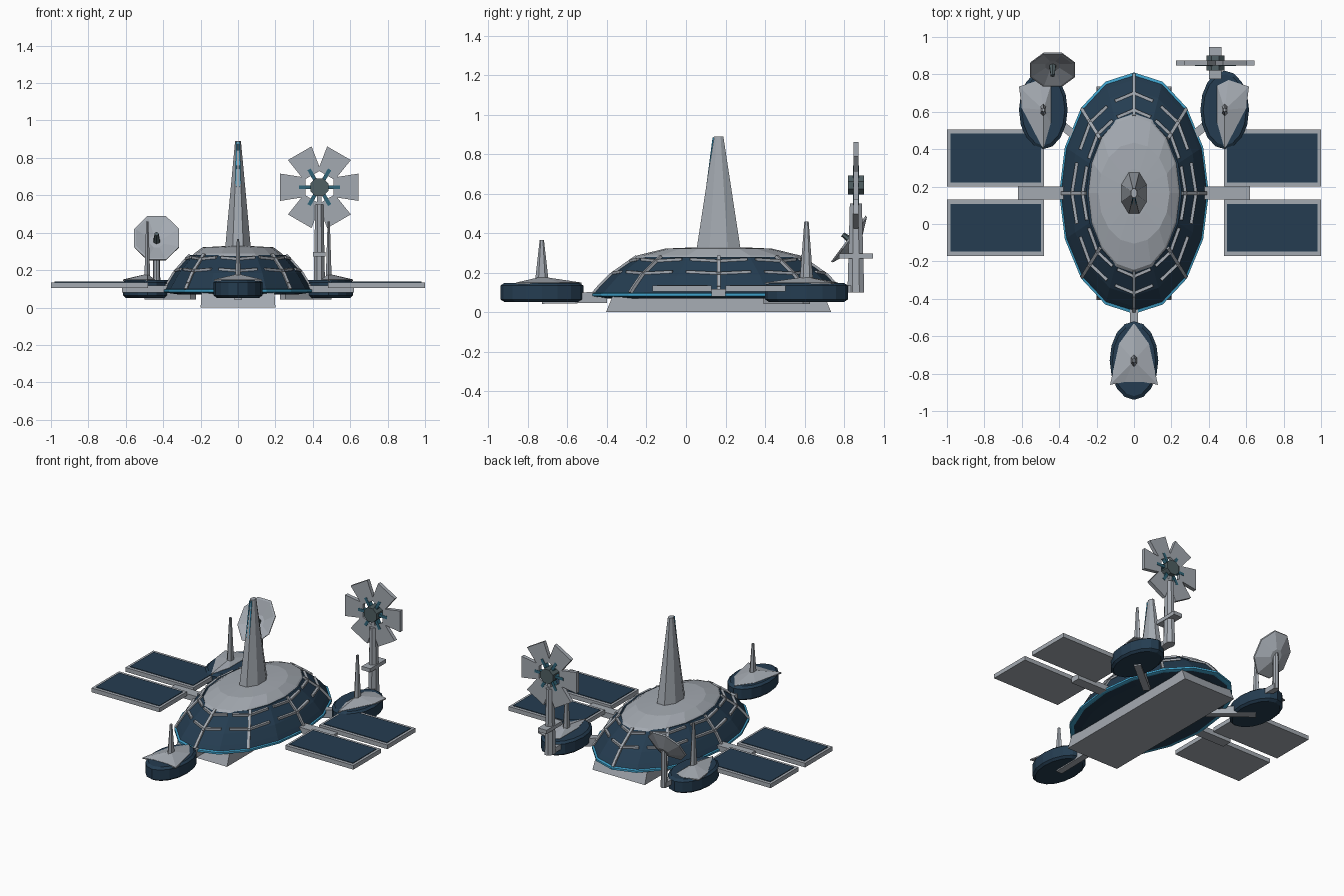
import bpy, bmesh, math
from mathutils import Vector, Matrix

if "Cube" in bpy.data.objects:
    bpy.data.objects.remove(bpy.data.objects["Cube"])


def material(name, rgb):
    m = bpy.data.materials.new(name)
    m.diffuse_color = (*rgb, 1)
    m.use_nodes = True
    m.node_tree.nodes["Principled BSDF"].inputs["Base Color"].default_value = m.diffuse_color
    return m


GREY = material("light grey", (0.37, 0.40, 0.44))
NAVY = material("navy", (0.018, 0.046, 0.082))
CYAN = material("cyan", (0.05, 0.36, 0.60))
STEEL = material("dark steel", (0.08, 0.115, 0.125))
TEAL = material("deep teal", (0.03, 0.13, 0.19))


def finish(name, bm, mat):
    bmesh.ops.recalc_face_normals(bm, faces=bm.faces)
    me = bpy.data.meshes.new(name)
    bm.to_mesh(me)
    bm.free()
    me.materials.append(mat)
    ob = bpy.data.objects.new(name, me)
    bpy.context.collection.objects.link(ob)
    return ob


def loft(name, rings, mat, n=16, center=(0, 0, 0), phase=0.0, matrix=None):
    """Elliptical rings (rx, ry, z) joined into a closed solid."""
    bm = bmesh.new()
    loops = []
    for rx, ry, z in rings:
        loops.append([bm.verts.new((rx * math.sin(a), ry * math.cos(a), z))
                      for a in (2 * math.pi * (k + phase) / n for k in range(n))])
    for a, b in zip(loops, loops[1:]):
        for k in range(n):
            bm.faces.new((a[k], a[(k + 1) % n], b[(k + 1) % n], b[k]))
    bm.faces.new(loops[0])
    bm.faces.new(loops[-1])
    if matrix:
        bm.transform(matrix)
    bm.transform(Matrix.Translation(center))
    return finish(name, bm, mat)


def box(name, lo, hi, mat):
    bm = bmesh.new()
    bmesh.ops.create_cube(bm, size=1)
    for v in bm.verts:
        v.co = Vector([lo[i] + (v.co[i] + 0.5) * (hi[i] - lo[i]) for i in range(3)])
    return finish(name, bm, mat)


def beam(name, p, q, w, h, mat):
    """Box from p to q, w wide sideways and h thick."""
    p, q = Vector(p), Vector(q)
    d = q - p
    side = d.cross(Vector((0, 0, 1)))
    side = side.normalized() if side.length > 1e-5 else Vector((1, 0, 0))
    up = side.cross(d).normalized()
    bm = bmesh.new()
    bmesh.ops.create_cube(bm, size=1)
    for v in bm.verts:
        v.co = p + d * (v.co.z + 0.5) + side * (v.co.x * w) + up * (v.co.y * h)
    return finish(name, bm, mat)


def prism(name, pts, y0, y1, mat):
    """Outline in x,z pushed through y."""
    bm = bmesh.new()
    f = bm.faces.new([bm.verts.new((x, y0, z)) for x, z in pts])
    ext = bmesh.ops.extrude_face_region(bm, geom=[f])
    for v in ext["geom"]:
        if isinstance(v, bmesh.types.BMVert):
            v.co.y = y1
    return finish(name, bm, mat)


# Main hull: elliptical dome, glowing rim, cap and underside keel
CY, RX, RY = 0.165, 0.40, 0.645
C = (0, CY, 0)
dome = [(0.98, 0.095), (0.94, 0.125), (0.85, 0.185), (0.64, 0.28)]


def hull_pt(s, z, a):
    return Vector((RX * s * math.sin(a), CY + RY * s * math.cos(a), z))


loft("hull_dome", [(RX * 0.8, RY * 0.88, 0.07), (RX * 0.97, RY * 0.97, 0.08)]
     + [(RX * s, RY * s, z) for s, z in dome], NAVY, center=C)
loft("hull_rim", [(RX * 0.97, RY * 0.97, 0.078), (RX, RY, 0.082), (RX, RY, 0.095),
                  (RX * 0.96, RY * 0.97, 0.1)], CYAN, center=C)
loft("hull_cap", [(0.25, 0.425, 0.275), (0.235, 0.41, 0.288), (0.19, 0.27, 0.322),
                  (0.08, 0.13, 0.328)], GREY, center=C)
q = math.sqrt(2)
loft("keel", [(0.2 * q, 0.57 * q, 0), (0.195 * q, 0.535 * q, 0.085)], GREY, n=4,
     center=C, phase=0.5)

# Hull ribs with bent crossbars
for k in range(8):
    a = math.pi * k / 4
    for (s0, z0), (s1, z1) in zip(dome, dome[1:]):
        beam("hull_rib", hull_pt(s0, z0 + 0.002, a), hull_pt(s1, z1 + 0.002, a), 0.018, 0.018, GREY)
    for s, z, w in ((0.83, 0.197, 0.32), (0.69, 0.26, 0.34)):
        for sg in (-1, 1):
            beam("hull_crossbar", hull_pt(s, z, a), hull_pt(s * 0.97, z + 0.008, a + sg * w),
                 0.016, 0.014, GREY)

# Central spire with light strips on the front
loft("spire", [(0.075, 0.122, 0.31), (0.017, 0.026, 0.89)], GREY, n=8, center=C, phase=0.5)
for sg in (-1, 1):
    beam("spire_strip", (sg * 0.015, 0.089, 0.5), (sg * 0.006, 0.139, 0.885), 0.006, 0.008, CYAN)

# Pods: drum, sloped deck, mast and strut to the hull
rear_deck = [(0, -0.21), (0.115, 0.01), (0.13, 0.125), (0.02, 0.16), (-0.04, 0.13), (-0.04, -0.07)]
front_deck = [(0, 0.20), (0.08, 0.09), (0.128, -0.13), (0.05, -0.115),
              (-0.05, -0.115), (-0.128, -0.13), (-0.08, 0.09)]


def pod(prefix, x, y, deck, mast_top, strut_end):
    loft(prefix + "_pod", [(0.115, 0.19, 0.052), (0.13, 0.21, 0.065), (0.13, 0.21, 0.135),
                           (0.115, 0.19, 0.148)], NAVY, center=(x, y, 0))
    bm = bmesh.new()
    base = [bm.verts.new((x + dx, y + dy, 0.142)) for dx, dy in deck]
    rim = [bm.verts.new((x + dx, y + dy, 0.15)) for dx, dy in deck]
    apex = bm.verts.new((x, y, 0.18))
    bm.faces.new(base)
    for i in range(len(rim)):
        j = (i + 1) % len(rim)
        bm.faces.new((base[i], base[j], rim[j], rim[i]))
        bm.faces.new((rim[i], rim[j], apex))
    finish(prefix + "_deck", bm, GREY)
    loft(prefix + "_antenna", [(0.018, 0.034, 0.16), (0.007, 0.011, mast_top)], GREY, n=6,
         center=(x, y, 0))
    beam(prefix + "_strut", (x, y, 0.07), strut_end, 0.045, 0.055, GREY)


pod("front", 0, -0.73, front_deck, 0.365, (0, -0.40, 0.075))
pod("right", 0.485, 0.61, rear_deck, 0.46, (0.24, 0.41, 0.07))
pod("left", -0.485, 0.61, [(-dx, dy) for dx, dy in rear_deck], 0.46, (-0.24, 0.41, 0.07))

# Solar wings: arm and two framed panels on each side
for sg, side in ((-1, "left"), (1, "right")):
    box(side + "_wing_arm", (sg * 0.33, 0.13, 0.08), (sg * 0.62, 0.2, 0.118), GREY)
    for y0, y1 in ((-0.17, 0.13), (0.2, 0.505)):
        box(side + "_panel_frame", (sg * 0.48, y0, 0.105), (sg, y1, 0.134), GREY)
        box(side + "_panel_cells", (sg * 0.497, y0 + 0.022, 0.13),
            (sg * 0.982, y1 - 0.022, 0.138), NAVY)

# Dish on the left rear pod, facing forward and up
tilt = Matrix.Rotation(math.radians(53), 4, 'X')
dc = (-0.435, 0.825, 0.37)
loft("dish", [(0.04, 0.045, -0.05), (0.128, 0.155, -0.006), (0.13, 0.158, 0.004),
              (0.118, 0.145, 0.004), (0.04, 0.045, -0.025)], GREY, n=8, center=dc,
     phase=0.5, matrix=tilt)
loft("dish_feed", [(0.02, 0.02, -0.03), (0.012, 0.012, 0.04)], STEEL, n=6, center=dc, matrix=tilt)
loft("dish_mast", [(0.02, 0.025, 0.1), (0.017, 0.02, 0.36)], GREY, n=8, center=(-0.435, 0.86, 0))
box("dish_bracket", (-0.455, 0.74, 0.1), (-0.415, 0.87, 0.135), GREY)

# Wind wheel on the right rear pod
wx, wy, wz = 0.435, 0.86, 0.643
loft("wheel_mast", [(0.033, 0.046, 0.1), (0.024, 0.033, 0.55)], GREY, n=8,
     center=(wx, wy, 0), phase=0.5)
box("wheel_collar", (0.402, 0.775, 0.272), (0.467, 0.947, 0.298), GREY)
box("wheel_bracket", (0.41, 0.74, 0.1), (0.46, 0.86, 0.135), GREY)
box("wheel_neck", (wx - 0.012, wy - 0.012, 0.54), (wx + 0.012, wy + 0.012, 0.63), GREY)
loft("wheel_hub", [(0.052, 0.052, -0.04), (0.052, 0.052, 0.04)], STEEL, n=8,
     center=(wx, wy, wz), phase=0.5, matrix=Matrix.Rotation(math.pi / 2, 4, 'X'))
for k in range(6):
    a = math.pi * k / 3
    ca, sa = math.cos(a), math.sin(a)
    pts = [(wx + r * ca - t * sa, wz + r * sa + t * ca)
           for r, t in ((0.075, -0.052), (0.21, -0.073), (0.21, 0.073), (0.075, 0.052))]
    prism("wheel_blade", pts, wy - 0.013, wy + 0.013, GREY)
    beam("wheel_spoke", (wx, wy, wz), (wx + 0.11 * ca, wy, wz + 0.11 * sa), 0.03, 0.02, TEAL)
